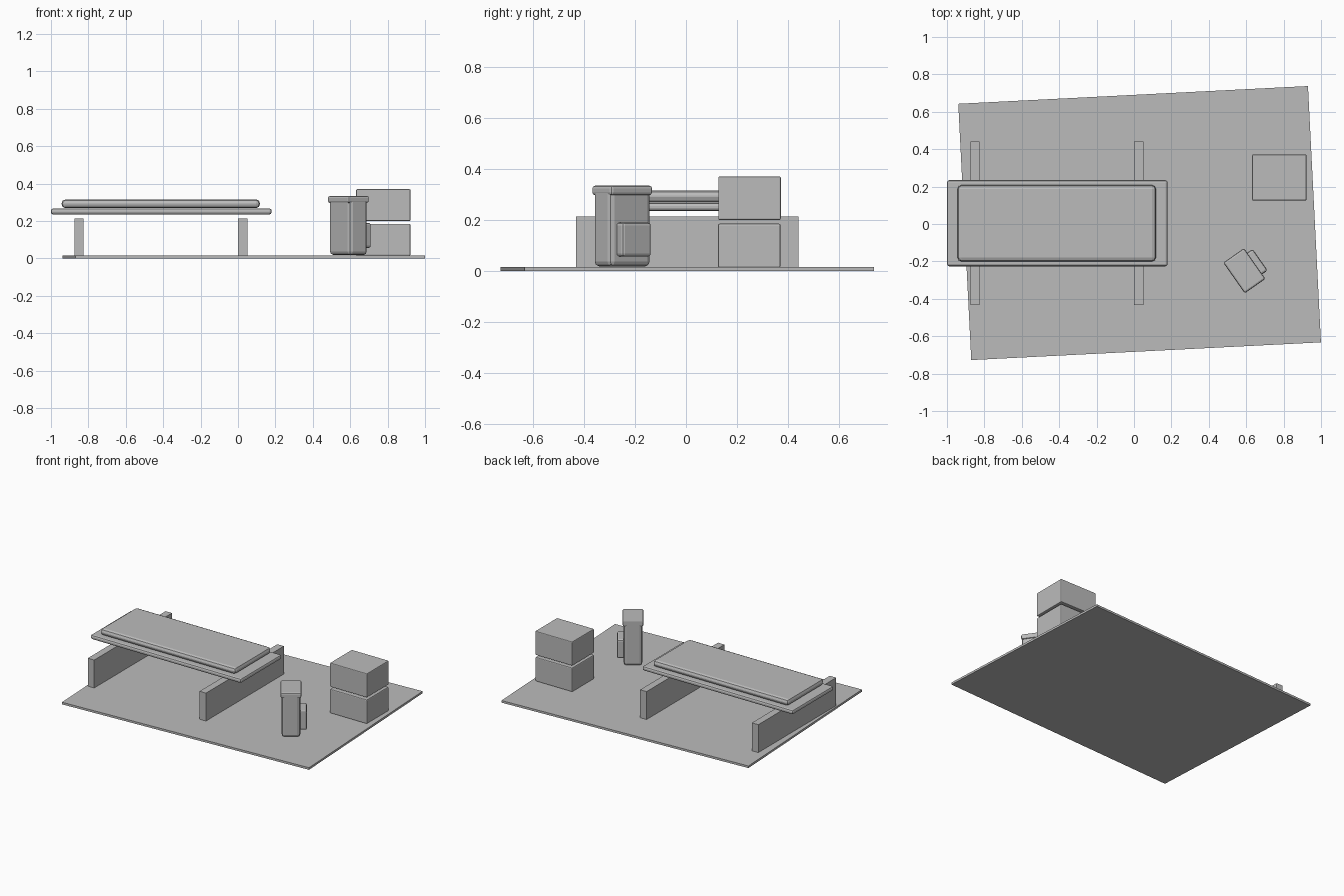
import bpy
import math

if "Cube" in bpy.data.objects:
    bpy.data.objects.remove(bpy.data.objects["Cube"])

grey = bpy.data.materials.new("neutral_grey")
grey.diffuse_color = (0.5, 0.5, 0.5, 1)
grey.use_nodes = True
grey.node_tree.nodes["Principled BSDF"].inputs["Base Color"].default_value = grey.diffuse_color


def block(name, center, size, z0, z1, bevel=0, segments=2, turn=0):
    """Box given by its plan centre, plan size and height range."""
    bpy.ops.mesh.primitive_cube_add(
        size=1, location=(center[0], center[1], (z0 + z1) / 2),
        rotation=(0, 0, math.radians(turn)))
    ob = bpy.context.object
    ob.name = name
    ob.scale = (size[0], size[1], z1 - z0)
    bpy.ops.object.transform_apply(location=False, rotation=False, scale=True)
    ob.data.materials.append(grey)
    if bevel:
        mod = ob.modifiers.new("bevel", 'BEVEL')
        mod.width = bevel
        mod.segments = segments
    return ob


# Ground mat, slightly turned
block("ground_mat", (0.03, 0.005), (1.872, 1.372), 0, 0.015, turn=2.9)

# Bed: two plank supports, base board and mattress
for name, x in (("left_support", -0.85), ("right_support", 0.026)):
    block(name, (x, 0.004), (0.05, 0.872), 0.01, 0.213)
block("bed_board", (-0.41, 0.004), (1.18, 0.46), 0.235, 0.267, 0.012)
block("mattress", (-0.413, 0.004), (1.06, 0.408), 0.269, 0.315, 0.02)

# Two stacked crates
block("lower_crate", (0.777, 0.248), (0.29, 0.245), 0.014, 0.185, 0.006)
block("upper_crate", (0.777, 0.249), (0.29, 0.245), 0.2, 0.37, 0.005)

# Backpack: body, lid and pocket, all turned together
turn = 35
c, s = math.cos(math.radians(turn)), math.sin(math.radians(turn))


def pack_part(name, offset, size, z0, z1, bevel):
    center = (0.59 + offset * c, -0.25 + offset * s)
    block(name, center, size, z0, z1, bevel, 2, turn)


pack_part("pack_body", 0, (0.12, 0.198), 0.017, 0.325, 0.02)
pack_part("pack_lid", 0, (0.135, 0.2), 0.297, 0.334, 0.01)
pack_part("pack_pocket", 0.078, (0.05, 0.14), 0.056, 0.19, 0.012)
